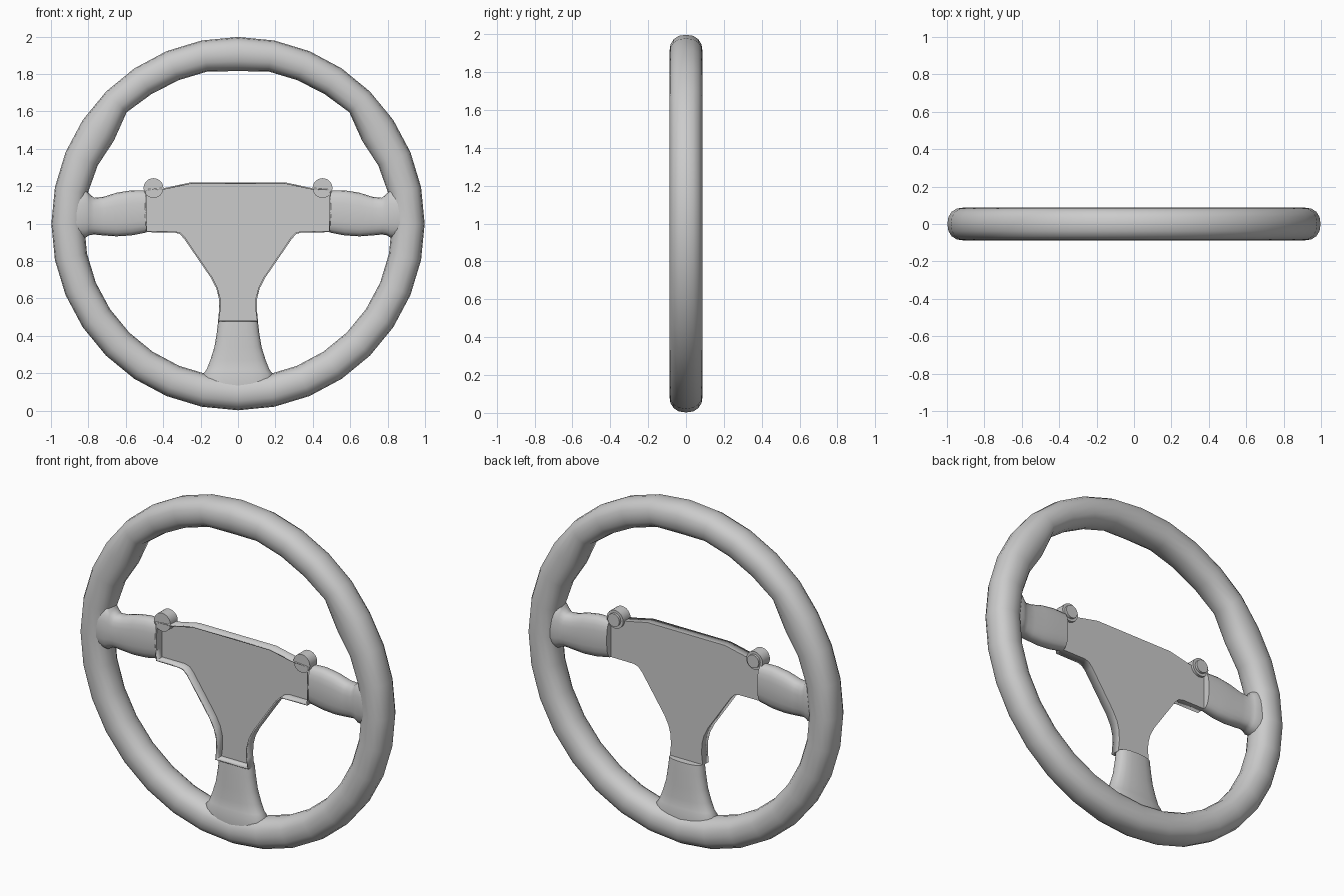
import bpy
import bmesh
from math import sin, cos, pi, radians
from mathutils import Vector

cube = bpy.data.objects.get("Cube")
if cube:
    bpy.data.objects.remove(cube, do_unlink=True)

grey = bpy.data.materials.new("satin grey")
grey.use_nodes = True
tone = (0.6, 0.6, 0.6, 1)
grey.diffuse_color = tone
grey.node_tree.nodes["Principled BSDF"].inputs["Base Color"].default_value = tone


def finish(bm, name, angle=40):
    bmesh.ops.recalc_face_normals(bm, faces=bm.faces)
    mesh = bpy.data.meshes.new(name)
    bm.to_mesh(mesh)
    bm.free()
    mesh.materials.append(grey)
    obj = bpy.data.objects.new(name, mesh)
    bpy.context.collection.objects.link(obj)
    bpy.ops.object.select_all(action="DESELECT")
    obj.select_set(True)
    bpy.context.view_layer.objects.active = obj
    bpy.ops.object.shade_smooth_by_angle(angle=radians(angle))
    return obj


def oval(count, power):
    """Unit superellipse points."""
    for i in range(count):
        a = 2 * pi * i / count
        c, s = cos(a), sin(a)
        yield (abs(c) ** (2 / power) * (1 if c > 0 else -1),
               abs(s) ** (2 / power) * (1 if s > 0 else -1))


def skin(bm, rings, closed=False):
    """Bridge successive vertex rings with quads."""
    n = len(rings[0])
    pairs = list(zip(rings, rings[1:]))
    if closed:
        pairs.append((rings[-1], rings[0]))
    for a, b in pairs:
        for i in range(n):
            j = (i + 1) % n
            bm.faces.new((a[i], a[j], b[j], b[i]))
    if not closed:
        bm.faces.new(rings[0])
        bm.faces.new(rings[-1])


# Rim, with thumb swellings on the inner edge of the upper half
SEGMENTS = 32
inner_radius = [0.815, 0.83, 0.83, 0.833, 0.842, 0.798, 0.812, 0.82]
bm = bmesh.new()
rings = []
for k in range(SEGMENTS):
    step = min(k, SEGMENTS - k)
    inner = inner_radius[step] if step < len(inner_radius) else 0.823
    a = 2 * pi * k / SEGMENTS
    mid, half = (0.998 + inner) / 2, (0.998 - inner) / 2
    ring = []
    for u, v in oval(16, 2.3):
        r = mid + half * u
        ring.append(bm.verts.new((r * sin(a), 0.088 * v, 1 + r * cos(a))))
    rings.append(ring)
skin(bm, rings, closed=True)
finish(bm, "rim", 60)


def spoke(name, sections, place):
    """Loft oval sections: position along, low edge, high edge, half depth."""
    bm = bmesh.new()
    rings = []
    for along, low, high, depth in sections:
        ring = []
        for u, v in oval(20, 2.6):
            across = (low + high) / 2 + (high - low) / 2 * u
            ring.append(bm.verts.new(place(along, across, -0.01 + depth * v)))
        rings.append(ring)
    skin(bm, rings)
    finish(bm, name, 50)


# Padded side spokes, flaring where they meet the rim
side_sections = [
    (0.488, 0.953, 1.176, 0.048),
    (0.57, 0.937, 1.178, 0.052),
    (0.65, 0.932, 1.165, 0.054),
    (0.72, 0.937, 1.143, 0.054),
    (0.77, 0.942, 1.138, 0.056),
    (0.795, 0.938, 1.16, 0.063),
    (0.815, 0.925, 1.185, 0.072),
    (0.87, 0.925, 1.18, 0.07),
]
for side, label in ((1, "left"), (-1, "right")):
    spoke(label + "_spoke", side_sections,
          lambda along, across, y, s=side: (s * along, y, across))

# Padded bottom spoke
bottom_sections = [(z, -w, w, d) for z, w, d in (
    (0.482, 0.106, 0.046), (0.42, 0.113, 0.05), (0.34, 0.126, 0.053),
    (0.27, 0.148, 0.057), (0.22, 0.168, 0.062), (0.195, 0.187, 0.07),
    (0.13, 0.187, 0.068))]
spoke("bottom_spoke", bottom_sections, lambda along, across, y: (across, y, along))

# Central pan: a sheet with a shallow wall turned toward the front
half = [(0.25, 1.217), (0.385, 1.188), (0.49, 1.18), (0.494, 1.06),
        (0.488, 0.957), (0.34, 0.957), (0.31, 0.948), (0.285, 0.922),
        (0.14, 0.71), (0.112, 0.655), (0.098, 0.6), (0.097, 0.54), (0.104, 0.48)]
outline = half + [(-x, z) for x, z in reversed(half)]
bm = bmesh.new()
floor = [bm.verts.new((x, -0.005, z)) for x, z in outline]
lip = [bm.verts.new((x, -0.058, z)) for x, z in outline]
bm.faces.new(floor)
for i in range(len(floor)):
    j = (i + 1) % len(floor)
    bm.faces.new((floor[i], floor[j], lip[j], lip[i]))
pan = finish(bm, "centre_pan", 30)
shell = pan.modifiers.new("sheet thickness", "SOLIDIFY")
shell.thickness = 0.008
shell.offset = 0


# Round switch bosses at the upper corners, capped at the back
def disc(name, x, radius, front, back):
    bm = bmesh.new()
    bmesh.ops.create_cone(bm, cap_ends=True, segments=24, radius1=radius,
                          radius2=radius, depth=back - front)
    for v in bm.verts:
        v.co = Vector((x + v.co.x, (front + back) / 2 + v.co.z, 1.19 + v.co.y))
    finish(bm, name, 30)


for side, label in ((1, "left"), (-1, "right")):
    disc(label + "_boss", side * 0.452, 0.053, -0.056, 0.012)
    disc(label + "_boss_cap", side * 0.452, 0.038, 0.0, 0.026)
